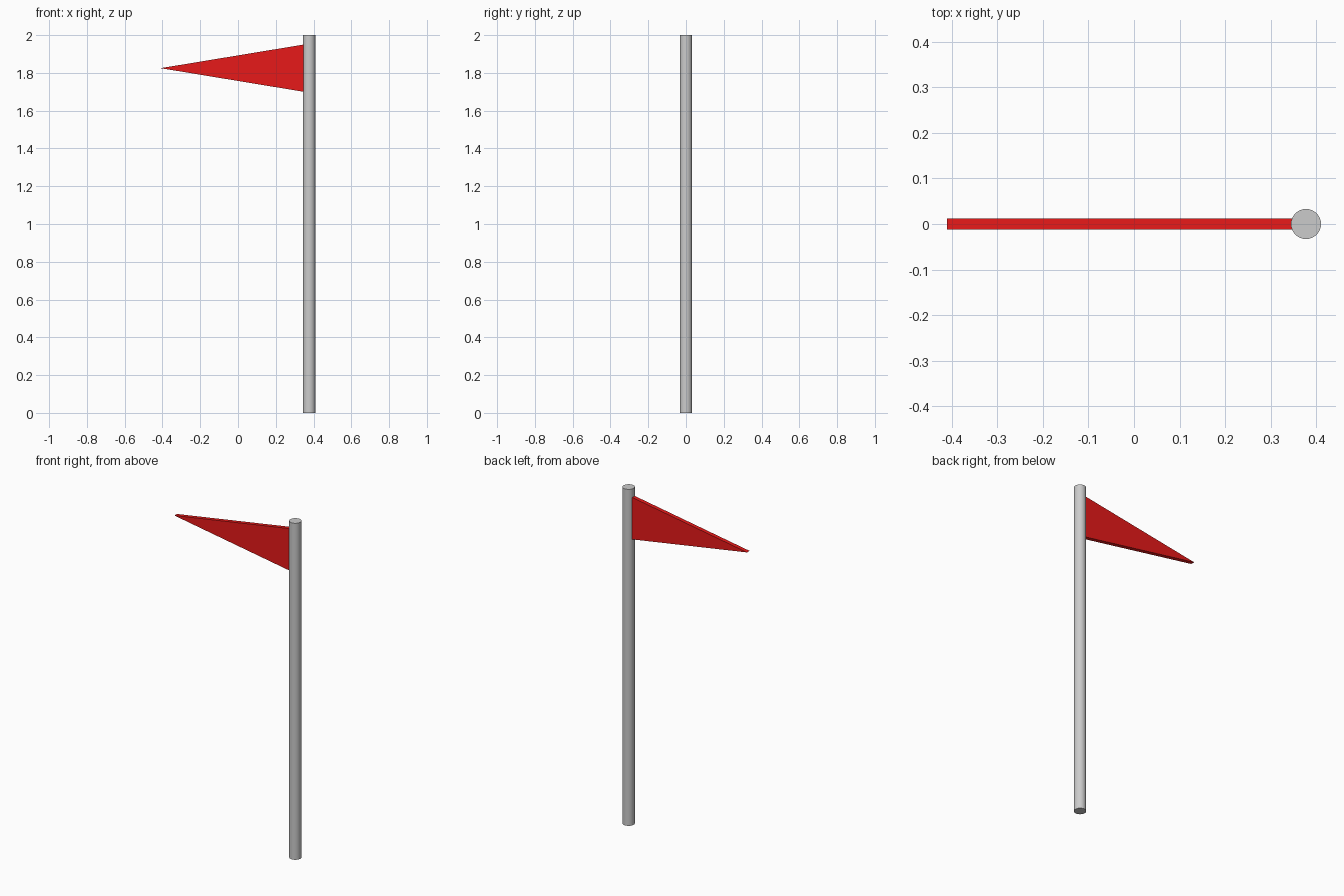
import bpy
import bmesh

if "Cube" in bpy.data.objects:
    bpy.data.objects.remove(bpy.data.objects["Cube"])

POLE_X, POLE_R, HEIGHT = 0.377, 0.033, 2.0

# Round pole
bpy.ops.mesh.primitive_cylinder_add(vertices=32, radius=POLE_R, depth=HEIGHT,
                                    location=(POLE_X, 0, HEIGHT / 2))
pole = bpy.context.object
pole.name = "pole"
bpy.ops.object.shade_smooth_by_angle()

# Triangular pennant, extruded through its thickness
THICK = 0.024
bm = bmesh.new()
outline = [(0.348, 1.70), (0.348, 1.95), (-0.41, 1.825)]
face = bm.faces.new([bm.verts.new((x, -THICK / 2, z)) for x, z in outline])
ext = bmesh.ops.extrude_face_region(bm, geom=[face])
bmesh.ops.translate(bm, vec=(0, THICK, 0),
                    verts=[g for g in ext["geom"] if isinstance(g, bmesh.types.BMVert)])
bmesh.ops.recalc_face_normals(bm, faces=bm.faces)
mesh = bpy.data.meshes.new("pennant")
bm.to_mesh(mesh)
bm.free()
pennant = bpy.data.objects.new("pennant", mesh)
bpy.context.collection.objects.link(pennant)

# Red cloth
red = bpy.data.materials.new("red")
red.diffuse_color = (0.8, 0.01, 0.01, 1)
red.use_nodes = True
red.node_tree.nodes["Principled BSDF"].inputs["Base Color"].default_value = red.diffuse_color
mesh.materials.append(red)
